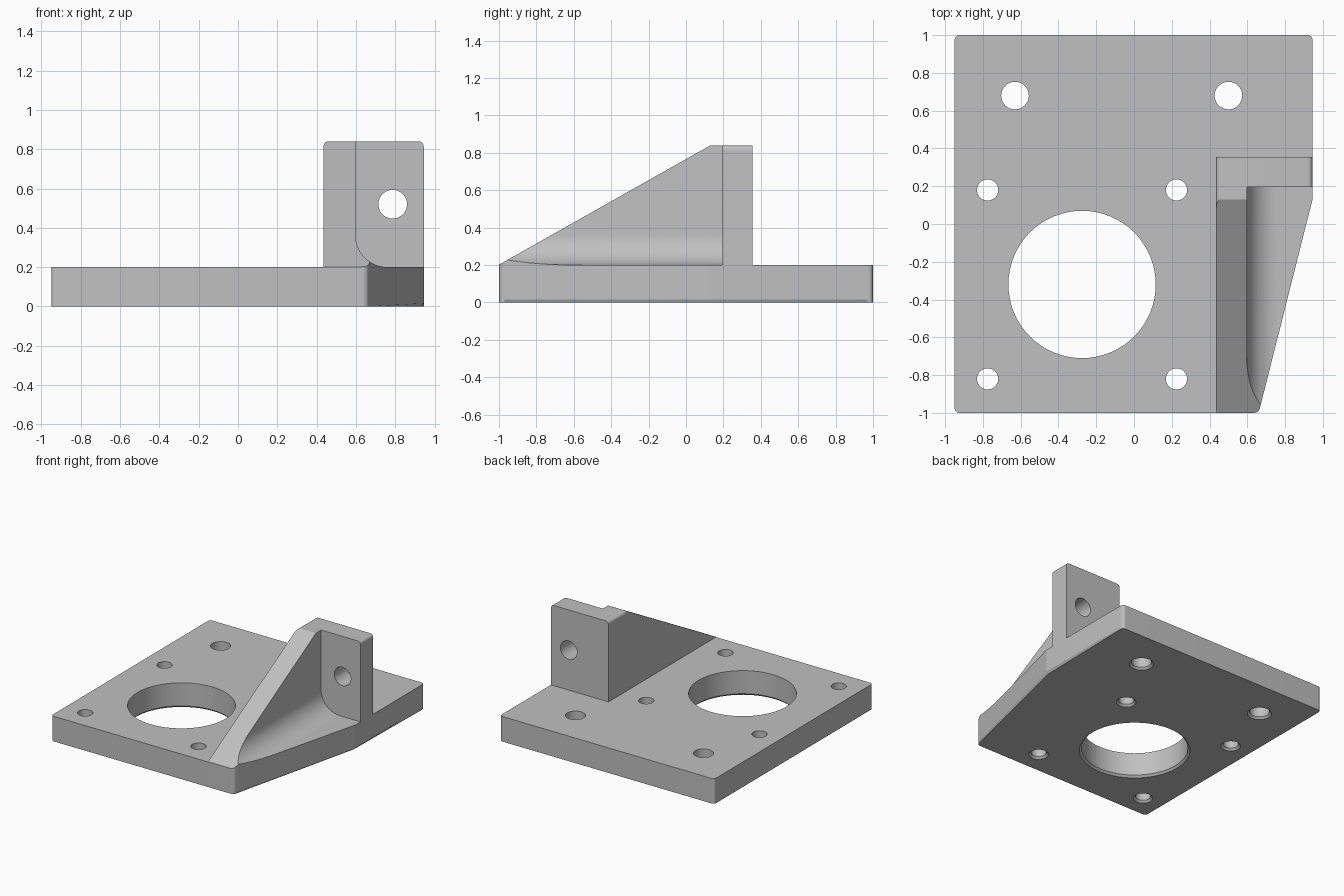
import bpy, bmesh, math
from mathutils import Vector

if "Cube" in bpy.data.objects:
    bpy.data.objects.remove(bpy.data.objects["Cube"], do_unlink=True)

GREY = (0.53, 0.53, 0.53, 1)
grey = bpy.data.materials.new("light_grey")
grey.use_nodes = True
grey.diffuse_color = GREY
grey.node_tree.nodes["Principled BSDF"].inputs["Base Color"].default_value = GREY

PLATE_TOP, TOP = 0.2, 0.84
CHAMFER = 0.016
LEFT, RIGHT = 0.435, 0.945


def to_object(name, bm):
    bmesh.ops.recalc_face_normals(bm, faces=bm.faces)
    mesh = bpy.data.meshes.new(name)
    bm.to_mesh(mesh)
    bm.free()
    obj = bpy.data.objects.new(name, mesh)
    mesh.materials.append(grey)
    bpy.context.collection.objects.link(obj)
    return obj


def outline(corners, steps=12):
    """Turn (u, v, radius) corners into a polygon with rounded corners."""
    pts = []
    for i, (u, v, r) in enumerate(corners):
        p = Vector((u, v))
        if r == 0:
            pts.append(p)
            continue
        before = Vector(corners[i - 1][:2])
        after = Vector(corners[(i + 1) % len(corners)][:2])
        a = p + (before - p).normalized() * r
        b = p + (after - p).normalized() * r
        for k in range(steps + 1):
            t = k / steps
            pts.append(a * (1 - t) ** 2 + p * 2 * t * (1 - t) + b * t * t)
    return pts


def prism(pts, axis, start, end):
    """Extrude a polygon along an axis."""
    place = {"x": lambda u, v, w: (w, u, v),
             "y": lambda u, v, w: (u, w, v),
             "z": lambda u, v, w: (u, v, w)}[axis]
    bm = bmesh.new()
    lo = [bm.verts.new(place(u, v, start)) for u, v in pts]
    hi = [bm.verts.new(place(u, v, end)) for u, v in pts]
    bm.faces.new(lo)
    bm.faces.new(hi)
    for i in range(len(pts)):
        bm.faces.new((lo[i - 1], lo[i], hi[i], hi[i - 1]))
    return bm


def circle(u, v, r, n=64):
    return [(u + r * math.cos(math.tau * k / n), v + r * math.sin(math.tau * k / n))
            for k in range(n)]


def combine(obj, cutter, operation):
    """Apply a boolean and discard the cutter."""
    cutter.hide_render = True
    mod = obj.modifiers.new("cut", "BOOLEAN")
    mod.operation, mod.solver, mod.object = operation, "EXACT", cutter
    bpy.context.view_layer.objects.active = obj
    bpy.ops.object.modifier_apply(modifier=mod.name)
    bpy.data.objects.remove(cutter, do_unlink=True)


def chamfered_hole(x, y, r):
    """Through-hole cutter that flares at the underside."""
    bm = bmesh.new()
    rings = []
    for radius, z in ((r + 2 * CHAMFER, -CHAMFER), (r, CHAMFER), (r, 0.3)):
        rings.append([bm.verts.new((u, v, z)) for u, v in circle(x, y, radius)])
    bm.faces.new(rings[0])
    bm.faces.new(rings[-1])
    for a, b in zip(rings, rings[1:]):
        for i in range(len(a)):
            bm.faces.new((a[i - 1], a[i], b[i], b[i - 1]))
    return to_object("hole_cutter", bm)


# Base plate with one angled side and a chamfered underside
plan = outline([(-0.95, -1, 0.03), (0.66, -1, 0.03), (RIGHT, 0.13, 0),
                (RIGHT, 1, 0.03), (-0.95, 1, 0.03)])
bm = prism(plan, "z", 0, PLATE_TOP)
rim = [e for e in bm.edges if all(v.co.z < 0.001 for v in e.verts)]
bmesh.ops.bevel(bm, geom=rim, offset=CHAMFER, segments=1, affect="EDGES")
base = to_object("base_plate", bm)

# Motor opening, mounting holes and rear holes
holes = [(-0.275, -0.32, 0.39), (-0.63, 0.68, 0.073), (0.5, 0.68, 0.073)]
holes += [(x, y, 0.056) for x in (-0.775, 0.225) for y in (-0.82, 0.18)]
for hole in holes:
    combine(base, chamfered_hole(*hole), "DIFFERENCE")

# Upright tab with a cross hole
tab = outline([(LEFT, PLATE_TOP, 0), (RIGHT, PLATE_TOP, 0),
               (RIGHT, TOP, 0.03), (LEFT, TOP, 0.03)])
upright = to_object("upright_tab", prism(tab, "y", 0.195, 0.355))
combine(upright, to_object("hole_cutter", prism(circle(0.787, 0.52, 0.073), "y", 0, 0.5)),
        "DIFFERENCE")

# Rib profile: wall with a concave fillet down to the plate
R, WALL = 0.165, 0.597
section = outline([(LEFT, PLATE_TOP, 0), (WALL, TOP, 0), (LEFT, TOP, 0.03)])
section = [p for p in section if p.x < WALL or p.y > PLATE_TOP]
fillet = []
for k in range(17):
    a = math.pi / 2 * k / 16
    fillet.append(Vector((WALL + R - R * math.cos(a), PLATE_TOP + R - R * math.sin(a))))
corner = outline([(WALL, TOP, 0), (LEFT, TOP, 0.03), (LEFT, PLATE_TOP, 0)])
rib = to_object("gusset_rib", prism(corner + fillet[::-1], "y", -1.1, 0.195))

# Slope the rib and trim it to the plate outline
slope = (TOP - 0.202) / 1.13
ramp = [(y, 0.202 + slope * (y + 1)) for y in (-1.3, 0.5)] + [(0.5, -0.5), (-1.3, -0.5)]
combine(rib, to_object("ramp_cutter", prism(ramp, "x", 0, 1.5)), "INTERSECT")
combine(rib, to_object("plan_cutter", prism(plan, "z", -0.5, 1.5)), "INTERSECT")

# Smooth the curved walls, keep real edges crisp
bpy.ops.object.select_all(action="DESELECT")
for obj in (base, upright, rib):
    obj.select_set(True)
bpy.context.view_layer.objects.active = base
bpy.ops.object.shade_smooth_by_angle(angle=math.radians(12))
